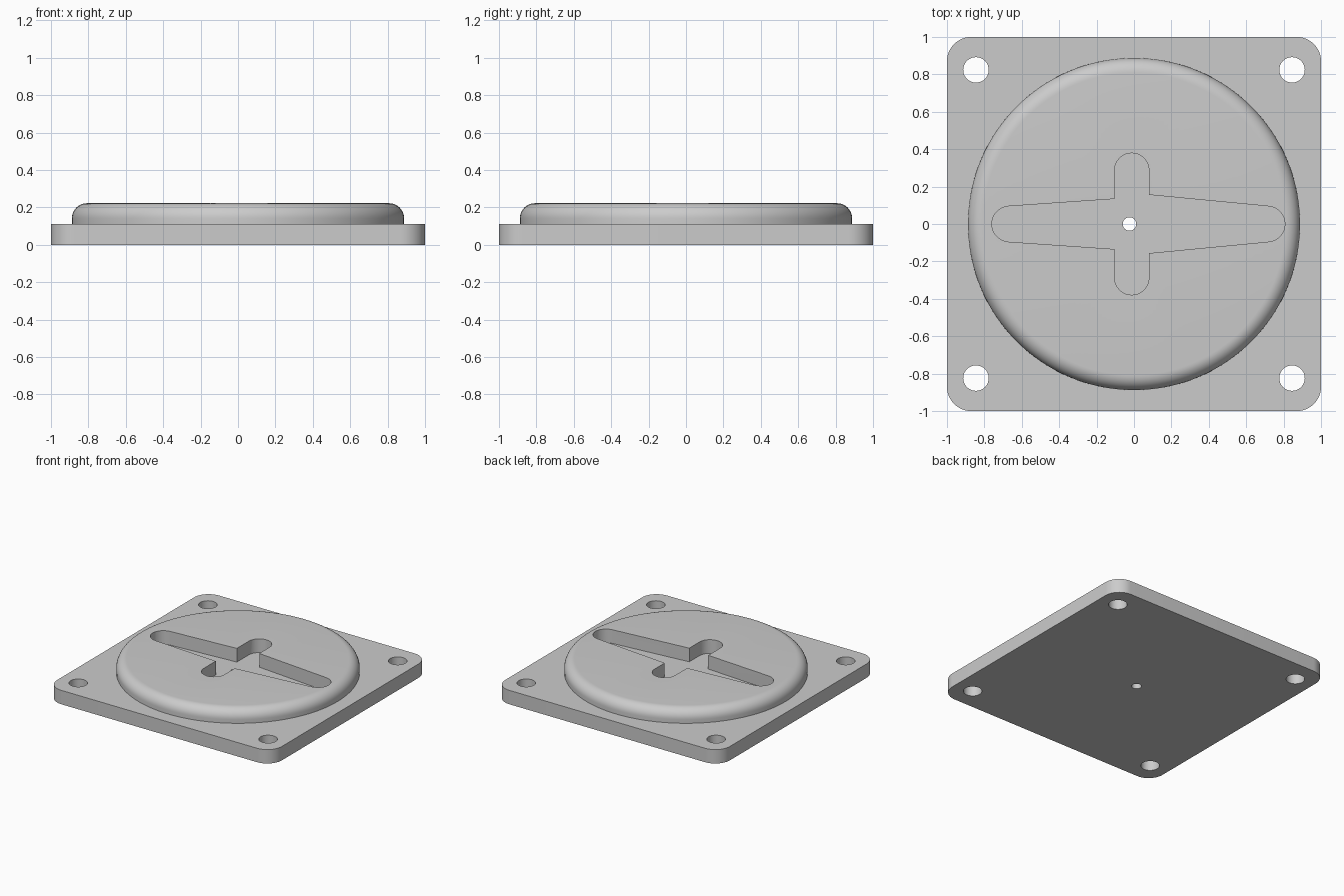
import bpy, bmesh, math

if "Cube" in bpy.data.objects:
    bpy.data.objects.remove(bpy.data.objects["Cube"])

PLATE_H, TOP_H = 0.112, 0.222

grey = bpy.data.materials.new("light grey")
grey.diffuse_color = (0.6, 0.6, 0.6, 1)
grey.use_nodes = True
grey.node_tree.nodes["Principled BSDF"].inputs["Base Color"].default_value = grey.diffuse_color


def arc(cx, cy, r, start, end, steps):
    """Points on an arc, angles in degrees."""
    return [(cx + r * math.cos(math.radians(start + (end - start) * i / steps)),
             cy + r * math.sin(math.radians(start + (end - start) * i / steps)))
            for i in range(steps + 1)]


def prism(name, outline, z0, z1):
    """Extrude a counter-clockwise outline from z0 to z1."""
    bm = bmesh.new()
    face = bm.faces.new([bm.verts.new((x, y, z0)) for x, y in outline])
    ext = bmesh.ops.extrude_face_region(bm, geom=[face])["geom"]
    bmesh.ops.translate(bm, vec=(0, 0, z1 - z0),
                        verts=[v for v in ext if isinstance(v, bmesh.types.BMVert)])
    bmesh.ops.recalc_face_normals(bm, faces=bm.faces)
    return finish(name, bm)


def finish(name, bm):
    mesh = bpy.data.meshes.new(name)
    bm.to_mesh(mesh)
    bm.free()
    mesh.materials.append(grey)
    obj = bpy.data.objects.new(name, mesh)
    bpy.context.collection.objects.link(obj)
    return obj


def combine(target, other, operation):
    """Apply a boolean and discard the second object."""
    mod = target.modifiers.new(operation, "BOOLEAN")
    mod.operation, mod.object, mod.solver = operation, other, "EXACT"
    deps = bpy.context.evaluated_depsgraph_get()
    mesh = bpy.data.meshes.new_from_object(target.evaluated_get(deps))
    target.modifiers.clear()
    target.data = mesh
    bpy.data.objects.remove(other)


# Square plate with rounded corners
R = 0.13
outline = []
for k, (sx, sy) in enumerate([(1, 1), (-1, 1), (-1, -1), (1, -1)]):
    outline += arc(sx * (1 - R), sy * (1 - R), R, 90 * k, 90 * k + 90, 12)
plate = prism("mounting_plate", outline, 0, PLATE_H)

# Raised disc with a rounded rim, spun from a profile
fillet = 0.08
profile = [(0, 0.05), (0.888, 0.05)]
profile += arc(0.888 - fillet, TOP_H - fillet, fillet, 0, 90, 10) + [(0, TOP_H)]
bm = bmesh.new()
verts = [bm.verts.new((x, 0, z)) for x, z in profile]
edges = [bm.edges.new(p) for p in zip(verts, verts[1:])]
bmesh.ops.spin(bm, geom=verts + edges, cent=(0, 0, 0), axis=(0, 0, 1),
               angle=math.tau, steps=128)
bmesh.ops.remove_doubles(bm, verts=bm.verts, dist=1e-5)
bmesh.ops.dissolve_degenerate(bm, edges=bm.edges, dist=1e-6)
bmesh.ops.recalc_face_normals(bm, faces=bm.faces)
combine(plate, finish("raised_disc", bm), "UNION")

# Cross-shaped recess: rounded upright slot and tapered long arms
xl, xr, yc, r = -0.104, 0.08, 0.287, 0.092
xm = (xl + xr) / 2
cross = arc(0.712, 0, 0.095, -84, 84, 16) + [(xr, 0.156)]
cross += arc(xm, yc, r, 0, 180, 16) + [(xl, 0.134)]
cross += arc(-0.665, 0, 0.095, 94, 266, 16) + [(xl, -0.134)]
cross += arc(xm, -yc, r, 180, 360, 16) + [(xr, -0.156)]
combine(plate, prism("recess_cutter", cross, PLATE_H, 0.4), "DIFFERENCE")

# Corner bolt holes and the small centre hole
holes = [(sx * 0.845, sy * 0.824, 0.068) for sx in (-1, 1) for sy in (-1, 1)]
holes.append((-0.024, 0, 0.036))
for x, y, rad in holes:
    circle = arc(x, y, rad, 0, 360, 40)[:-1]
    combine(plate, prism("hole_cutter", circle, -0.1, 0.4), "DIFFERENCE")

# Smooth curved walls, keep edges sharp
bpy.context.view_layer.objects.active = plate
plate.select_set(True)
bpy.ops.object.shade_smooth_by_angle(angle=math.radians(30))
